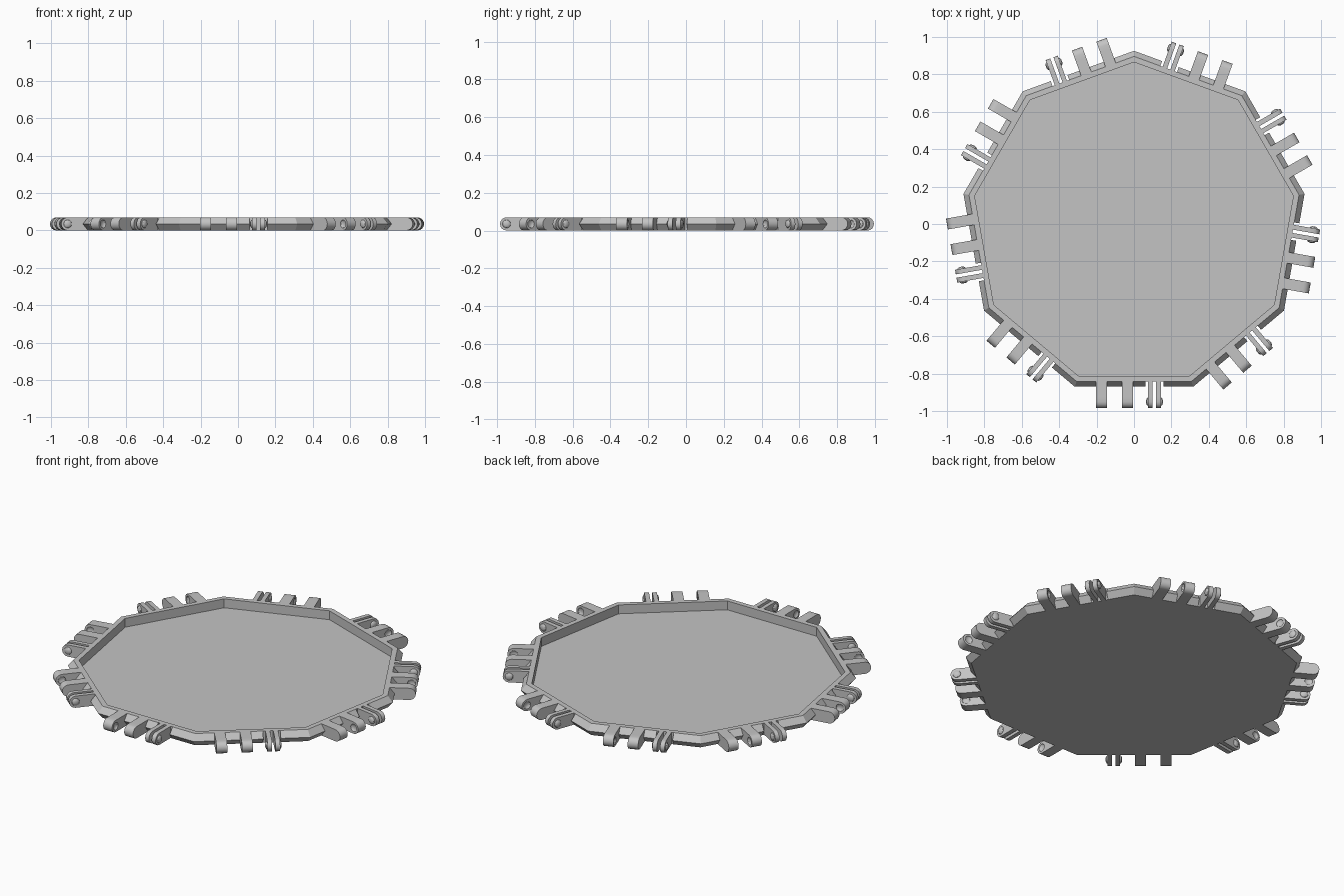
import bpy, bmesh, math

cube = bpy.data.objects.get("Cube")
if cube:
    bpy.data.objects.remove(cube, do_unlink=True)

SIDES = 9
STEP = 2 * math.pi / SIDES
H = 0.07           # overall height
WALL = 0.842       # apothem of the wall's outer face
INNER = 0.813      # apothem of the wall's inner face
EDGE = 0.87        # apothem of the pointed bumper
FLOOR = 0.017
PIVOT = 0.95       # distance of the hinge axis from the centre
PIN_R, PIN_H = 0.022, 0.011
NOTCH = (0.062, 0.157)

grey = bpy.data.materials.new("light_grey")
grey.use_nodes = True
colour = (0.55, 0.55, 0.55, 1)
grey.diffuse_color = colour
grey.node_tree.nodes["Principled BSDF"].inputs["Base Color"].default_value = colour


def loft(bm, loops):
    """Bridge equal-length point loops and close both ends."""
    rings = [[bm.verts.new(p) for p in loop] for loop in loops]
    n = len(rings[0])
    for a, b in zip(rings, rings[1:]):
        for i in range(n):
            j = (i + 1) % n
            bm.faces.new((a[i], a[j], b[j], b[i]))
    bm.faces.new(rings[0])
    bm.faces.new(rings[-1])


def to_mesh(bm, name, smooth=False):
    bmesh.ops.recalc_face_normals(bm, faces=bm.faces)
    mesh = bpy.data.meshes.new(name)
    bm.to_mesh(mesh)
    bm.free()
    mesh.materials.append(grey)
    if smooth:
        mesh.shade_smooth()
        mesh.set_sharp_from_angle(angle=math.radians(30))
    return mesh


def place(name, mesh, angle=0):
    ob = bpy.data.objects.new(name, mesh)
    ob.rotation_euler.z = angle
    bpy.context.collection.objects.link(ob)


def polygon(apothem, z):
    r = apothem / math.cos(STEP / 2)
    return [(r * math.sin(i * STEP), r * math.cos(i * STEP), z) for i in range(SIDES)]


def outline(x):
    """Side profile of a lug: rounded tip, square root at the wall."""
    r = H / 2
    pts = [(x, -PIVOT - r * math.cos(a), r + r * math.sin(a))
           for a in (math.radians(-90 + 22.5 * i) for i in range(9))]
    root = PIVOT - WALL
    back = [(0.25, H), (0.6, H), (1, H), (1, r), (1, 0), (0.6, 0), (0.25, 0)]
    return pts + [(x, -PIVOT + root * t, z) for t, z in back]


def circle(x, r):
    return [(x, -PIVOT - r * math.cos(a), H / 2 + r * math.sin(a))
            for a in (math.radians(-90 + 22.5 * i) for i in range(16))]


def side_loops(x, direction, bulge):
    """Lug side with a pin (bulge 1), a dimple (-1) or neither (0)."""
    loops = [outline(x)]
    if bulge:
        for k in (1, 0.92, 0.7, 0.35):
            rise = PIN_H * math.sqrt(1 - k * k) * direction * bulge
            loops.append(circle(x + rise, PIN_R * k))
    return loops


def lug_mesh(name, x0, x1, low, high):
    bm = bmesh.new()
    loft(bm, side_loops(x0, -1, low)[::-1] + side_loops(x1, 1, high))
    return to_mesh(bm, name, smooth=True)


# Tray: flat base with an upright wall
bm = bmesh.new()
loft(bm, [polygon(WALL, 0), polygon(WALL, H), polygon(INNER, H), polygon(INNER, FLOOR)])
place("tray", to_mesh(bm, "tray"))

# Pointed bumper along one side, interrupted at the clip
bm = bmesh.new()
section = [(WALL, 0), (EDGE, H / 2), (WALL, H)]
slope = math.tan(STEP / 2)
left_end = [(-d * slope, -d, z) for d, z in section]
right_end = [(d * slope, -d, z) for d, z in section]
cuts = [[(x, -d, z) for d, z in section] for x in NOTCH]
loft(bm, [left_end, cuts[0]])
loft(bm, [cuts[1], right_end])

# Parts repeated on every side
side_parts = {
    "bumper": to_mesh(bm, "bumper"),
    "outer_lug": lug_mesh("outer_lug", -0.203, -0.144, 0, -1),
    "inner_lug": lug_mesh("inner_lug", -0.064, -0.005, -1, 0),
    "clip_arm_a": lug_mesh("clip_arm_a", 0.075, 0.1, 1, 0),
    "clip_arm_b": lug_mesh("clip_arm_b", 0.118, 0.144, 0, 1),
}
for name, mesh in side_parts.items():
    for i in range(SIDES):
        place(f"{name}_{i + 1}", mesh, i * STEP)
